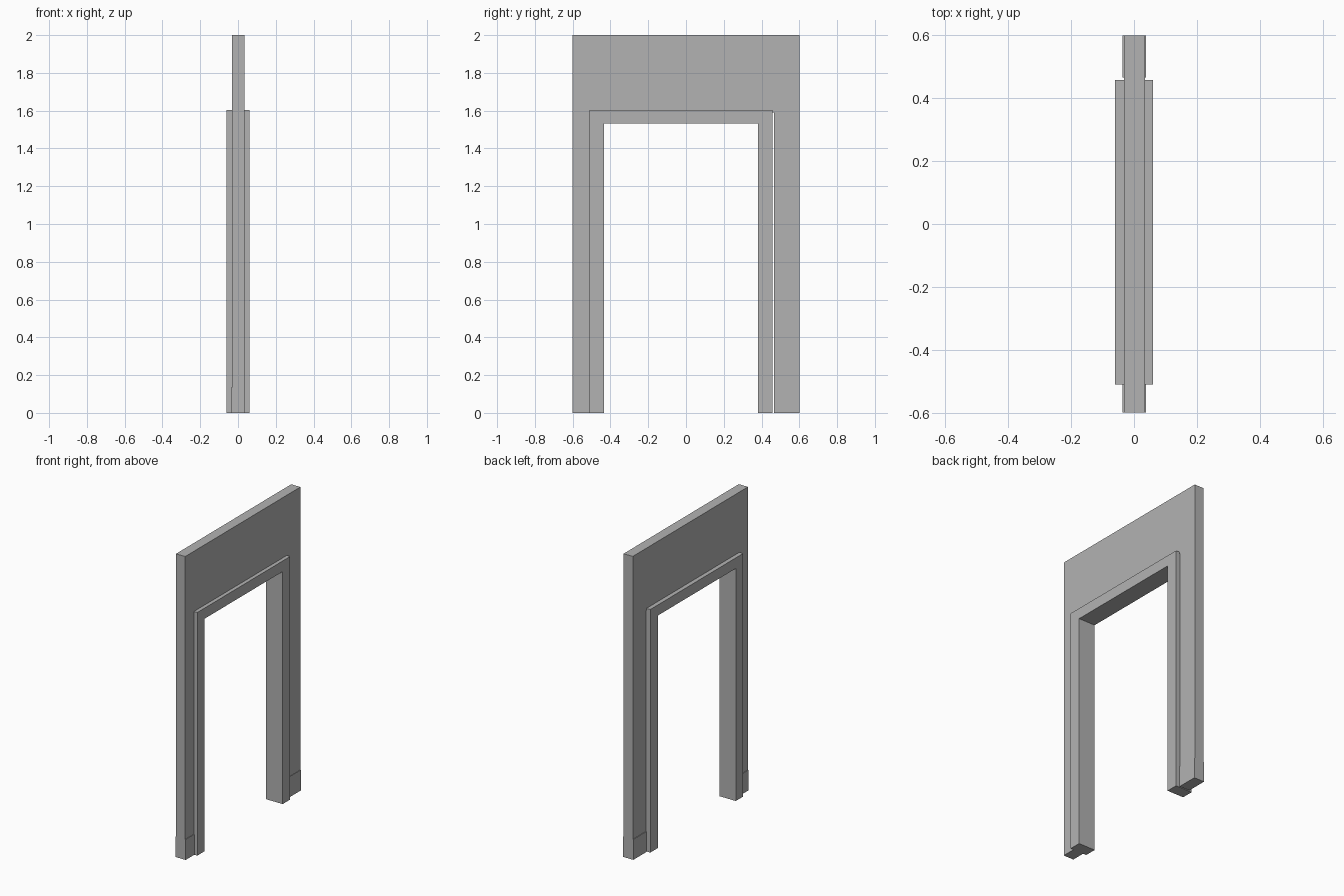
import bpy
import bmesh

cube = bpy.data.objects.get("Cube")
if cube:
    bpy.data.objects.remove(cube, do_unlink=True)

GREY = (0.448, 0.448, 0.448, 1.0)
grey = bpy.data.materials.new("plain grey")
grey.use_nodes = True
grey.diffuse_color = GREY
grey.node_tree.nodes["Principled BSDF"].inputs["Base Color"].default_value = GREY


def extrude_profile(name, outline, x0, x1):
    """Extrude a closed (y, z) outline from x0 to x1."""
    bm = bmesh.new()
    face = bm.faces.new([bm.verts.new((x0, y, z)) for y, z in outline])
    result = bmesh.ops.extrude_face_region(bm, geom=[face])
    verts = [v for v in result["geom"] if isinstance(v, bmesh.types.BMVert)]
    bmesh.ops.translate(bm, verts=verts, vec=(x1 - x0, 0, 0))
    bmesh.ops.recalc_face_normals(bm, faces=bm.faces)
    mesh = bpy.data.meshes.new(name)
    bm.to_mesh(mesh)
    bm.free()
    mesh.materials.append(grey)
    obj = bpy.data.objects.new(name, mesh)
    bpy.context.collection.objects.link(obj)
    return obj


def arch(y0, y1, top, in0, in1, in_top):
    """Outline of a square arch with an opening down to the floor."""
    return [(y0, 0), (y0, top), (y1, top), (y1, 0),
            (in1, 0), (in1, in_top), (in0, in_top), (in0, 0)]


# Wall panel, whose opening leaves a hairline gap beside the door frame
HOLE_LEFT, HOLE_RIGHT = -0.5, 0.465
extrude_profile("wall", arch(-0.6, 0.6, 2.0, HOLE_LEFT, HOLE_RIGHT, 1.59), -0.032, 0.035)

# Door frame, thicker than the wall and lining its opening
extrude_profile("door_frame", arch(-0.51, 0.458, 1.603, -0.433, 0.38, 1.533), -0.06, 0.06)

# Skirting boards, wrapped around the foot of each wall leg
for name, y0, y1 in (("front_skirting", -0.6, HOLE_LEFT), ("back_skirting", HOLE_RIGHT, 0.6)):
    extrude_profile(name, [(y0, 0), (y0, 0.135), (y1, 0.135), (y1, 0)], -0.036, 0.038)
